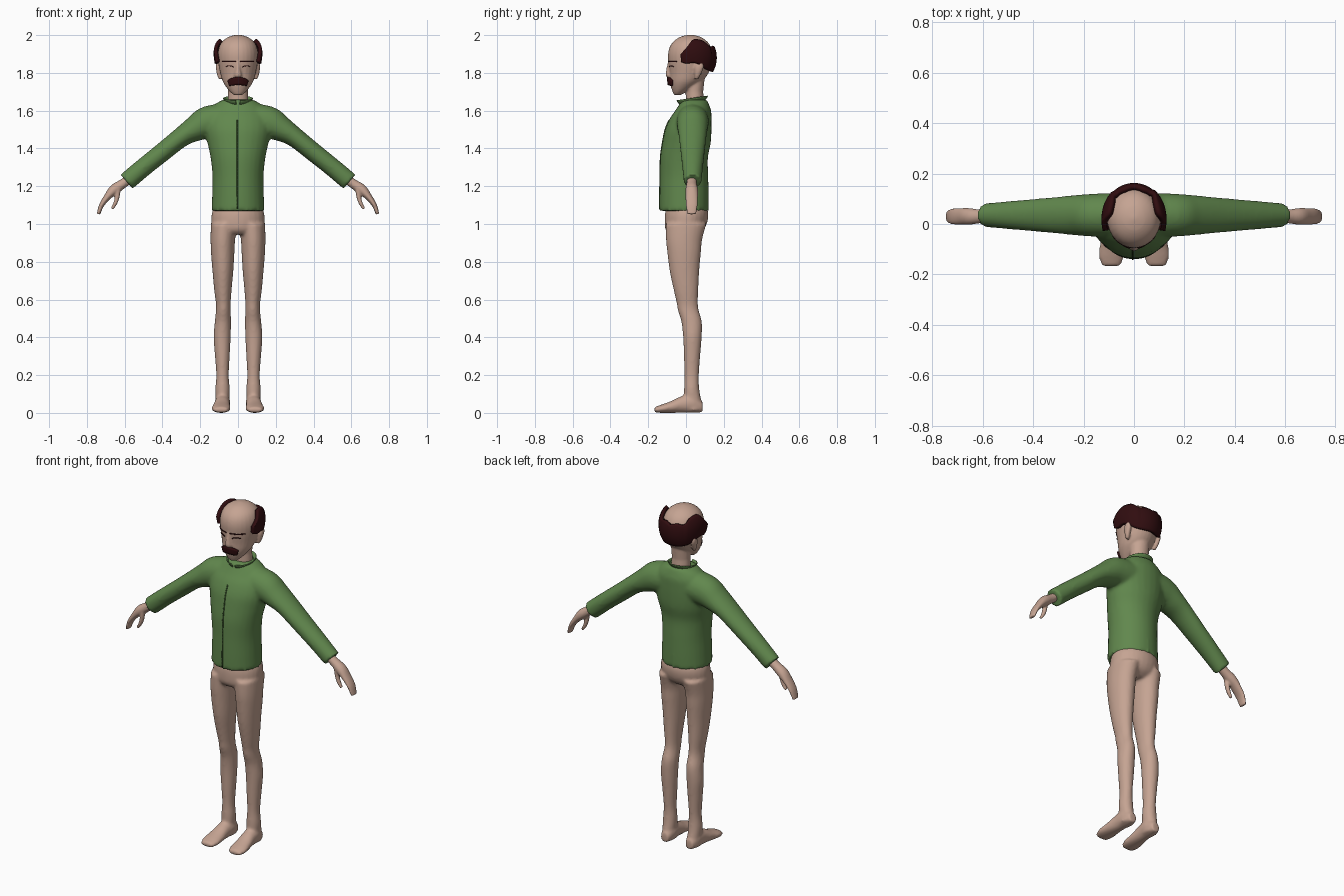
import bpy, bmesh
from math import sin, cos, pi, radians
from mathutils import Vector

cube = bpy.data.objects.get("Cube")
if cube:
    bpy.data.objects.remove(cube, do_unlink=True)


def material(name, color):
    m = bpy.data.materials.new(name)
    m.use_nodes = True
    m.diffuse_color = (*color, 1)
    bsdf = m.node_tree.nodes["Principled BSDF"]
    bsdf.inputs["Base Color"].default_value = (*color, 1)
    bsdf.inputs["Roughness"].default_value = 0.8
    return m


SKIN = material("skin", (0.56, 0.37, 0.29))
GREEN = material("jacket green", (0.12, 0.245, 0.075))
DARK_GREEN = material("seam green", (0.05, 0.11, 0.03))
HAIR = material("dark brown hair", (0.03, 0.004, 0.005))


def smooth(rows, k=4):
    """Catmull-Rom resampling of section rows."""
    out = []
    for i in range(len(rows) - 1):
        a, b, c, d = (rows[max(i - 1, 0)], rows[i], rows[i + 1],
                      rows[min(i + 2, len(rows) - 1)])
        for j in range(k):
            t = j / k
            out.append(tuple(q + t / 2 * (r - p + t * (2*p - 5*q + 4*r - s + t * (3*(q - r) + s - p)))
                             for p, q, r, s in zip(a, b, c, d)))
    return out + [rows[-1]]


def at(rows, z):
    """Section interpolated at a height; rows ascend in z."""
    z = min(max(z, rows[0][0]), rows[-1][0])
    for a, b in zip(rows, rows[1:]):
        if z <= b[0]:
            t = (z - a[0]) / (b[0] - a[0])
            return [p + (q - p) * t for p, q in zip(a, b)]


def loft(bm, rings, n=28):
    loops = []
    for c, u, v in rings:
        loops.append([bm.verts.new(c + u * cos(2*pi*i/n) + v * sin(2*pi*i/n)) for i in range(n)])
    for a, b in zip(loops, loops[1:]):
        for i in range(n):
            j = (i + 1) % n
            bm.faces.new((a[i], a[j], b[j], b[i]))
    bm.faces.new(loops[0][::-1])
    bm.faces.new(loops[-1])


def stack(bm, rows, side=0):
    """Loft of horizontal sections (z, cy, rx, ry, cx)."""
    loft(bm, [(Vector((side * r[4] if side else 0, r[1], r[0])), Vector((r[2], 0, 0)),
               Vector((0, r[3], 0))) for r in rows])


def limb(bm, rows, cy, side):
    """Loft along a path in the xz plane (x, z, radius, y radius)."""
    rows = smooth(rows)
    rings = []
    for i, (x, z, r, ry) in enumerate(rows):
        p, q = rows[max(i - 1, 0)], rows[min(i + 1, len(rows) - 1)]
        d = Vector((q[0] - p[0], 0, q[1] - p[1])).normalized()
        rings.append((Vector((side * x, cy, z)), Vector((-side * d.z, 0, d.x)) * r, Vector((0, ry, 0))))
    loft(bm, rings)


def add_object(name, bm, mat):
    bmesh.ops.recalc_face_normals(bm, faces=bm.faces)
    for f in bm.faces:
        f.smooth = True
    me = bpy.data.meshes.new(name)
    bm.to_mesh(me)
    bm.free()
    me.materials.append(mat)
    ob = bpy.data.objects.new(name, me)
    bpy.context.collection.objects.link(ob)
    return ob


def merged(name, bm, mat, voxel, rounds):
    """Fuse overlapping volumes into one soft surface."""
    ob = add_object(name, bm, mat)
    m = ob.modifiers.new("fuse", "REMESH")
    m.mode = "VOXEL"
    m.voxel_size = voxel
    m.use_smooth_shade = True
    s = ob.modifiers.new("soften", "SMOOTH")
    s.factor = 0.5
    s.iterations = rounds
    return ob


def sheet(name, func, mat, nu, nv, thickness):
    """Grid surface func(u, v) with thickness."""
    bm = bmesh.new()
    g = [[bm.verts.new(func(i / nu, j / nv)) for j in range(nv + 1)] for i in range(nu + 1)]
    for i in range(nu):
        for j in range(nv):
            bm.faces.new((g[i][j], g[i + 1][j], g[i + 1][j + 1], g[i][j + 1]))
    ob = add_object(name, bm, mat)
    s = ob.modifiers.new("thickness", "SOLIDIFY")
    s.thickness = thickness
    s.offset = 0
    return ob


# Jacket: torso and sleeves
torso = smooth([(1.07, -.01, .14, .13), (1.15, -.01, .137, .13), (1.25, -.01, .135, .128),
                (1.35, -.01, .145, .126), (1.43, .003, .162, .128), (1.5, .012, .175, .123),
                (1.56, .025, .17, .11), (1.6, .038, .15, .095), (1.635, .043, .12, .078),
                (1.658, .043, .08, .068)])
sleeve = [(.05, 1.55, .09, .088), (.16, 1.537, .087, .085), (.23, 1.503, .068, .08),
          (.3, 1.46, .053, .073), (.4, 1.38, .05, .064), (.5, 1.3, .049, .055), (.59, 1.224, .05, .047)]
bm = bmesh.new()
stack(bm, torso)
for side in (1, -1):
    limb(bm, sleeve, .035, side)
merged("jacket", bm, GREEN, .01, 4)


def seam(u, v):
    z = 1.08 + .47 * v
    _, cy, _, ry = at(torso, z)
    return ((u - .5) * .006 - .004, cy - ry - .0005, z)


def collar(u, v):
    a = radians(-172 + 344 * u)
    r = .064 + .014 * v
    return (r * sin(a), .033 + (r + .004) * cos(a), 1.646 + .012 * cos(a) + .02 * v)


sheet("jacket_seam", seam, DARK_GREEN, 1, 24, .004)
sheet("collar", collar, GREEN, 40, 3, .005)

# Pelvis, legs and feet
pelvis = smooth([(.945, -.015, .1, .07), (.97, -.008, .132, .1), (1.01, 0, .141, .113),
                 (1.06, .004, .138, .114), (1.1, .004, .12, .1)])
leg = smooth([(.01, .04, .038, .045, .082), (.06, .035, .036, .046, .082), (.13, .03, .038, .04, .082),
              (.2, .03, .033, .038, .082), (.3, .032, .039, .043, .083), (.4, .034, .045, .049, .084),
              (.48, .03, .043, .054, .08), (.54, .013, .039, .055, .078), (.58, .007, .039, .056, .078),
              (.65, 0, .046, .065, .08), (.75, -.008, .055, .078, .08), (.85, -.01, .062, .089, .081),
              (.92, -.01, .065, .096, .08), (1.0, 0, .07, .108, .074)])
foot = smooth([(.088, .03, .024, .028, .08), (.04, .05, .04, .05, .081), (-.02, .045, .041, .045, .084),
               (-.08, .031, .047, .031, .088), (-.13, .022, .05, .022, .09), (-.168, .016, .036, .014, .09)])
bm = bmesh.new()
stack(bm, pelvis)
for side in (1, -1):
    stack(bm, leg, side)
    loft(bm, [(Vector((side * cx, y, cz)), Vector((rx, 0, 0)), Vector((0, 0, rz)))
              for y, cz, rx, rz, cx in foot])
merged("legs", bm, SKIN, .0085, 4)

# Hands
palm = [(.55, 1.255, .024, .025), (.61, 1.213, .025, .027), (.655, 1.182, .028, .033),
        (.69, 1.145, .019, .033), (.722, 1.1, .013, .031), (.739, 1.052, .009, .024)]
thumb = [(.635, 1.19, .015, .016), (.64, 1.14, .012, .014), (.652, 1.105, .01, .012), (.668, 1.08, .007, .009)]
for side, label in ((1, "left"), (-1, "right")):
    bm = bmesh.new()
    limb(bm, palm, .03, side)
    limb(bm, thumb, .016, side)
    merged(label + "_hand", bm, SKIN, .005, 3)

# Head with neck, nose and ears
skull = smooth([(1.683, -.045, .022, .018), (1.7, -.035, .042, .036), (1.73, -.015, .066, .066),
                (1.76, .002, .083, .088), (1.8, .016, .094, .104), (1.85, .024, .104, .117),
                (1.9, .024, .107, .119), (1.94, .023, .099, .108), (1.97, .023, .08, .085),
                (1.992, .023, .046, .05), (2.002, .023, .008, .008)])
neck = [(1.62, .048, .056, .05), (1.7, .045, .052, .046), (1.78, .045, .056, .055)]
nose = smooth([(1.768, -.078, .012, .01), (1.785, -.086, .021, .021), (1.82, -.087, .013, .017),
               (1.872, -.083, .009, .01)])
bm = bmesh.new()
for rows in (skull, neck, nose):
    stack(bm, rows)
for side in (1, -1):
    ear = smooth([(1.765, .055, .008, .008, .092), (1.79, .062, .013, .016, .098),
                  (1.83, .07, .014, .024, .103), (1.86, .075, .008, .012, .104)])
    stack(bm, ear, side)
merged("head", bm, SKIN, .006, 3)


def on_skull(angle, z, offset):
    """Point on the head; angle 0 is the back, 180 the face."""
    _, cy, rx, ry = at(skull, z)
    a = radians(angle)
    return ((rx + offset) * sin(a), cy + (ry + offset) * cos(a), z)


# Hair fringe round the back and sides: (angle, low edge, high edge)
fringe = smooth([(0, 1.81, 1.93), (20, 1.81, 1.94), (38, 1.815, 1.935), (52, 1.825, 1.962), (68, 1.845, 1.972),
                 (85, 1.855, 1.968), (98, 1.85, 1.935), (112, 1.86, 1.9)])


def hair(u, v):
    angle = (u - .5) * 224
    _, low, high = at(fringe, abs(angle))
    return on_skull(angle, low + (high - low) * v, .009 + .007 * v * (abs(angle) > 40))


def moustache(u, v):
    s = abs(2 * u - 1)
    low, high = 1.738 - .006 * s, 1.778 - .018 * s ** 2
    return on_skull(180 + (u - .5) * 74, low + (high - low) * v, .007 - .004 * s)


sheet("hair", hair, HAIR, 56, 10, .02)
sheet("moustache", moustache, HAIR, 16, 4, .014)

# Brow and closed eyelid lines
for side, label in ((1, "left"), (-1, "right")):
    sheet(label + "_brow", lambda u, v: on_skull(180 - side * (6 + 46 * u), 1.857 + .005 * v, .001),
          HAIR, 10, 1, .004)
    sheet(label + "_eyelid", lambda u, v: on_skull(180 - side * (14 + 26 * u),
          1.83 + .006 * sin(pi * u) + .004 * v, .001), HAIR, 10, 1, .004)
